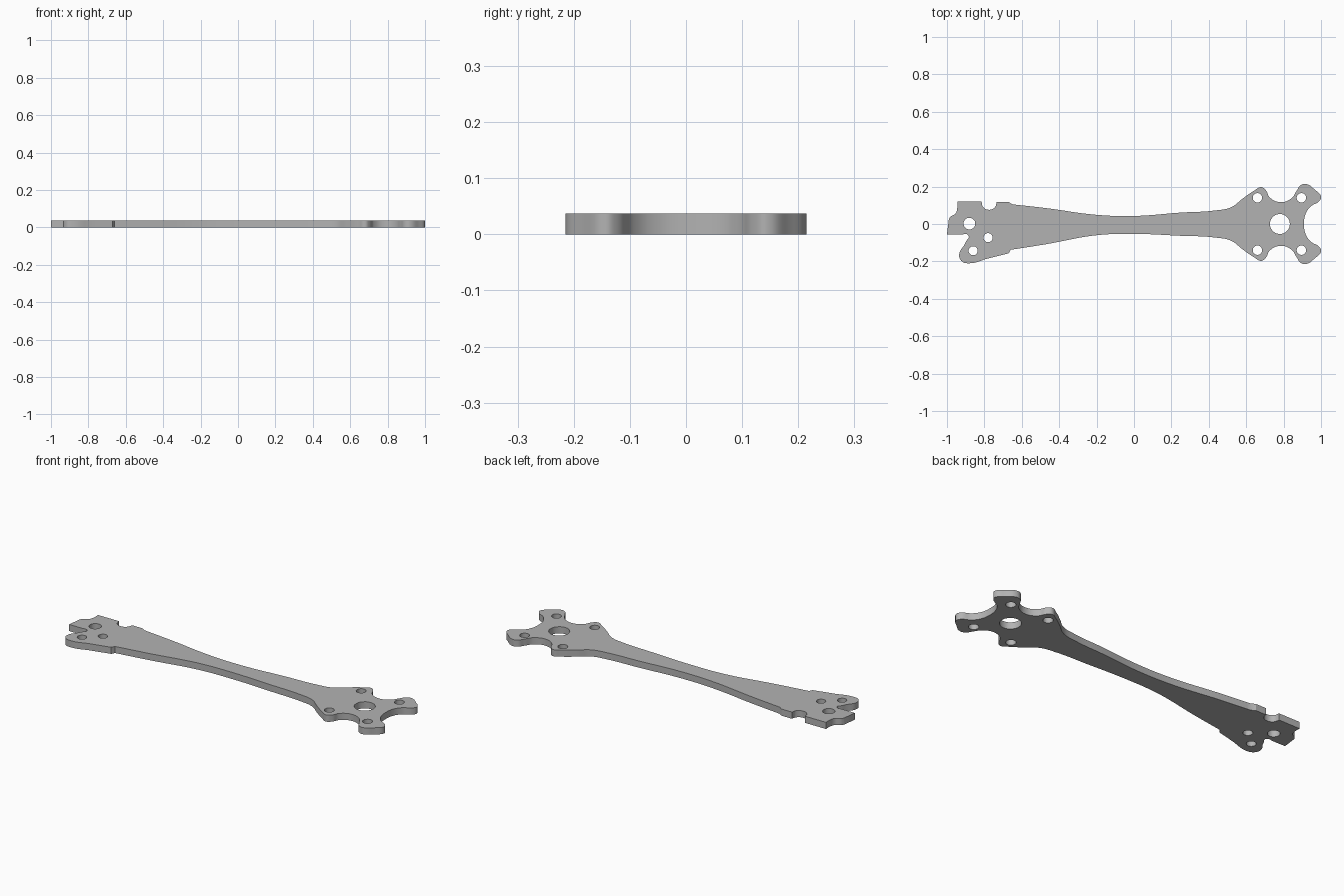
import bpy
import math

THICKNESS = 0.037

cube = bpy.data.objects.get("Cube")
if cube:
    bpy.data.objects.remove(cube, do_unlink=True)


def smooth(*points):
    """Outline points joined by a flowing curve."""
    return [(x, y, "AUTO") for x, y in points]


def corner(*points):
    """Outline points that stay sharp."""
    return [(x, y, "VECTOR") for x, y in points]


def add_spline(curve, points):
    """Add one closed loop to a flat curve."""
    spline = curve.splines.new("BEZIER")
    spline.bezier_points.add(len(points) - 1)
    for point, (x, y, handle) in zip(spline.bezier_points, points):
        point.co = (x, y, 0)
        point.handle_left_type = point.handle_right_type = handle
    spline.use_cyclic_u = True
    spline.resolution_u = 8


def add_hole(curve, x, y, radius):
    """Add a round hole loop."""
    count = 8
    angles = [math.tau * i / count for i in range(count)]
    add_spline(curve, smooth(*[(x + radius * math.cos(a), y + radius * math.sin(a))
                               for a in angles]))


# Four-lobed motor mount: back half, from the neck to the tip notch
mount_half = smooth(
    (0.43, 0.072), (0.52, 0.09), (0.58, 0.135), (0.645, 0.18), (0.68, 0.197),
    (0.705, 0.18), (0.725, 0.143), (0.78, 0.117), (0.84, 0.136),
    (0.87, 0.178), (0.89, 0.207), (0.92, 0.214), (0.965, 0.185),
    (0.995, 0.145), (0.99, 0.122), (0.945, 0.094), (0.918, 0.055))
mount = mount_half + smooth((0.909, 0)) + [(x, -y, h) for x, y, h in reversed(mount_half)]
tip = max(x for x, y, h in mount)
mount = [(1 if x == tip else x, y, h) for x, y, h in mount]

# Slender waist, back and front edges
waist_back = smooth((-0.47, 0.085), (-0.2, 0.049), (0, 0.043), (0.25, 0.061))
waist_front = smooth((0.25, -0.063), (0, -0.053), (-0.2, -0.06), (-0.47, -0.108))

# Root end: front step, hooked lug, slot, square end and round back notch
root = (
    corner((-0.66, -0.138), (-0.67, -0.157))
    + smooth((-0.69, -0.162), (-0.78, -0.184), (-0.88, -0.21), (-0.92, -0.2), (-0.935, -0.165),
             (-0.905, -0.108))
    + smooth((-0.893, -0.085), (-0.883, -0.07), (-0.893, -0.055), (-0.92, -0.056))
    + corner((-1, -0.055), (-0.99, 0.025))
    + smooth((-0.98, 0.04), (-0.955, 0.055), (-0.945, 0.085))
    + corner((-0.945, 0.12), (-0.815, 0.12))
    + smooth((-0.808, 0.092), (-0.775, 0.076), (-0.742, 0.092))
    + corner((-0.735, 0.118), (-0.67, 0.118), (-0.65, 0.105)))

# Flat plate with holes, extruded to thickness
curve = bpy.data.curves.new("arm_plate", "CURVE")
curve.dimensions = "2D"
curve.fill_mode = "BOTH"
curve.extrude = THICKNESS / 2
add_spline(curve, waist_back + mount + waist_front + root)

# Motor shaft hole and four screw holes
add_hole(curve, 0.78, 0, 0.053)
for x in (0.66, 0.895):
    for y in (-0.14, 0.14):
        add_hole(curve, x, y, 0.025)

# Root bolt holes
add_hole(curve, -0.88, 0.002, 0.031)
add_hole(curve, -0.78, -0.073, 0.024)
add_hole(curve, -0.86, -0.143, 0.024)

plate = bpy.data.objects.new("arm_plate", curve)
bpy.context.collection.objects.link(plate)
plate.location.z = THICKNESS / 2

# Turn the curve into a clean solid with sharp rims
bpy.ops.object.select_all(action="DESELECT")
plate.select_set(True)
bpy.context.view_layer.objects.active = plate
bpy.ops.object.convert(target="MESH")
plate = bpy.context.object
plate.name = "arm_plate"
bpy.ops.object.mode_set(mode="EDIT")
bpy.ops.mesh.select_all(action="SELECT")
bpy.ops.mesh.remove_doubles(threshold=0.0002)
bpy.ops.mesh.normals_make_consistent(inside=False)
bpy.ops.object.mode_set(mode="OBJECT")
bpy.ops.object.shade_smooth_by_angle(angle=math.radians(30))

# Plain grey material
grey = bpy.data.materials.new("plain_grey")
grey.use_nodes = True
colour = (0.45, 0.45, 0.45, 1)
grey.diffuse_color = colour
grey.node_tree.nodes["Principled BSDF"].inputs["Base Color"].default_value = colour
plate.data.materials.clear()
plate.data.materials.append(grey)
